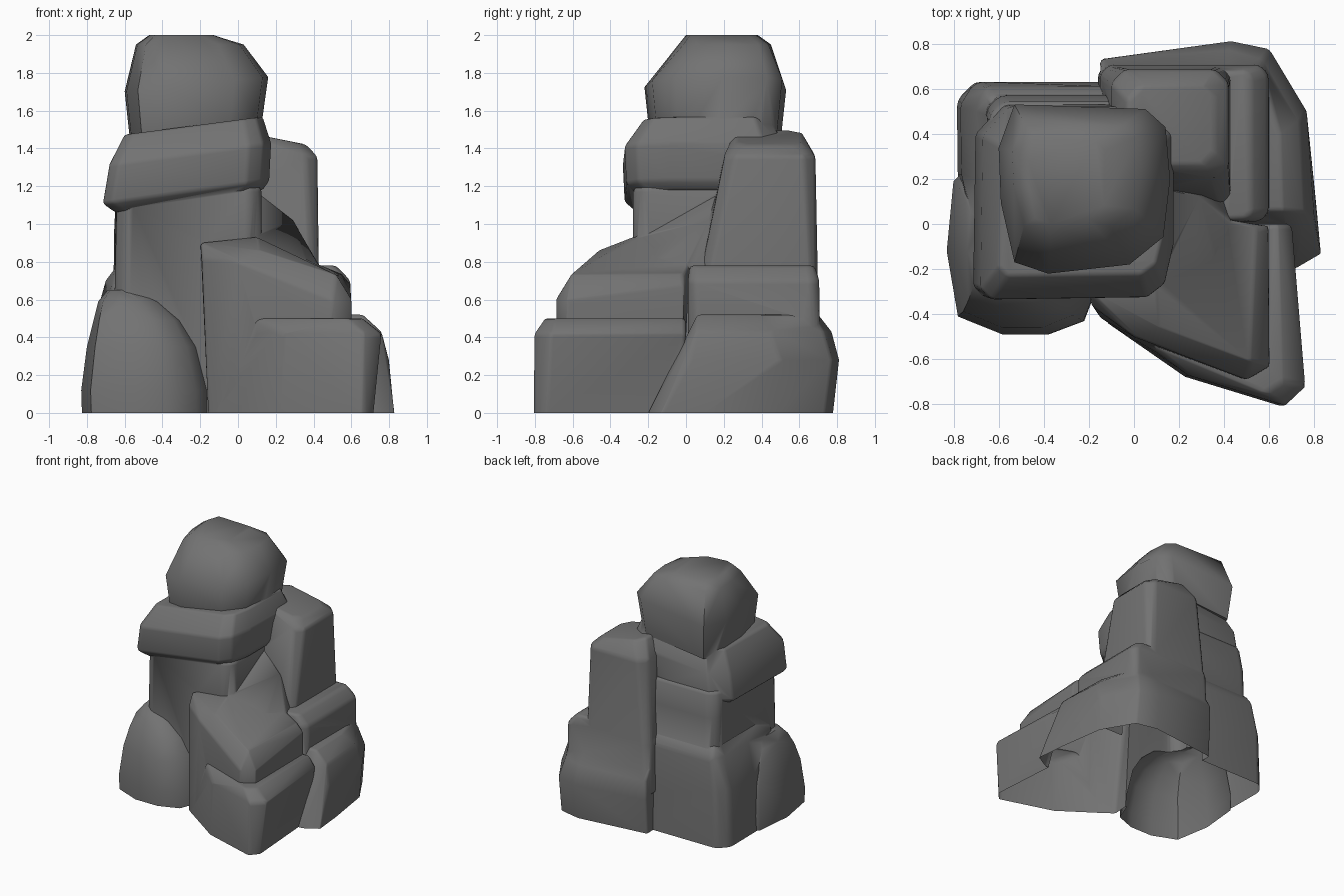
import bpy, bmesh, math

stone = bpy.data.materials.new("dark grey stone")
stone.diffuse_color = (0.17, 0.17, 0.17, 1)


def ring(x0, x1, y0, y1, z, c=0.1, sx=0.0, sy=0.0):
    """Chamfered rectangle, optionally tilted along x and y."""
    pts = [(x0 + c, y0), (x1 - c, y0), (x1, y0 + c), (x1, y1 - c),
           (x1 - c, y1), (x0 + c, y1), (x0, y1 - c), (x0, y0 + c)]
    xm, ym = (x0 + x1) / 2, (y0 + y1) / 2
    return [(x, y, z + sx * (x - xm) + sy * (y - ym)) for x, y in pts]


def outline(z, pts, sx=0.0, xm=0.0):
    return [(x, y, z + sx * (x - xm)) for x, y in pts]


def fit(pts, x0, x1, y0, y1):
    """Stretch an outline to the given limits."""
    ax, bx = min(p[0] for p in pts), max(p[0] for p in pts)
    ay, by = min(p[1] for p in pts), max(p[1] for p in pts)
    return [(x0 + (x - ax) / (bx - ax) * (x1 - x0),
             y0 + (y - ay) / (by - ay) * (y1 - y0)) for x, y in pts]


parts = []


def rock(name, *rings, bevel=0.03):
    """Convex boulder through the rings; ground rings reach below z = 0."""
    bm = bmesh.new()
    sink = 0.1 + 0.01 * len(parts)
    for r in rings:
        for x, y, z in r:
            bm.verts.new((x, y, z))
            if z == 0:
                bm.verts.new((x, y, -sink))
    bmesh.ops.convex_hull(bm, input=bm.verts)
    loose = [v for v in bm.verts if not v.link_faces]
    bmesh.ops.delete(bm, geom=loose, context='VERTS')
    bmesh.ops.dissolve_limit(bm, angle_limit=math.radians(5),
                             verts=bm.verts, edges=bm.edges)
    bmesh.ops.recalc_face_normals(bm, faces=bm.faces)
    me = bpy.data.meshes.new(name)
    bm.to_mesh(me)
    bm.free()
    me.materials.append(stone)
    ob = bpy.data.objects.new(name, me)
    bpy.context.collection.objects.link(ob)
    if bevel:
        b = ob.modifiers.new("soften", 'BEVEL')
        b.width, b.segments = bevel, 2
        b.limit_method, b.angle_limit = 'ANGLE', math.radians(25)
    parts.append(ob)
    return ob


def open_shell(ob):
    """Apply modifiers, cut away everything under the ground, shade smooth."""
    dg = bpy.context.evaluated_depsgraph_get()
    me = bpy.data.meshes.new_from_object(ob.evaluated_get(dg))
    ob.modifiers.clear()
    ob.data = me
    bm = bmesh.new()
    bm.from_mesh(me)
    bmesh.ops.bisect_plane(bm, geom=bm.verts[:] + bm.edges[:] + bm.faces[:],
                           plane_co=(0, 0, 0), plane_no=(0, 0, 1), clear_inner=True)
    bm.to_mesh(me)
    bm.free()
    bpy.ops.object.select_all(action='DESELECT')
    ob.select_set(True)
    bpy.context.view_layer.objects.active = ob
    bpy.ops.object.shade_smooth_by_angle(angle=math.radians(50))


# Central column and its wider footing
column = rock("rock_stack",
     ring(-0.67, 0.12, -0.28, 0.59, 0.0, 0.06),
     ring(-0.655, 0.125, -0.29, 0.57, 1.0, 0.06),
     ring(-0.64, 0.125, -0.28, 0.54, 1.2, 0.06))
rock("column_footing",
     outline(0.0, [(-0.71, 0.63), (-0.785, 0.55), (-0.785, 0.22), (-0.69, -0.2),
                   (0.07, -0.2), (0.07, 0.635)]),
     outline(0.45, [(-0.70, 0.63), (-0.77, 0.54), (-0.765, 0.22), (-0.68, -0.2),
                    (0.07, -0.2), (0.07, 0.63)]),
     outline(0.70, [(-0.66, 0.61), (-0.70, 0.53), (-0.70, 0.2), (-0.66, -0.15),
                    (0.07, -0.2), (0.07, 0.61)]),
     outline(0.78, [(-0.64, 0.56), (-0.64, 0.0), (0.07, 0.56), (0.07, -0.1)]))

# Top boulder
head = [(-0.6, 0.34), (-0.53, 0.53), (0.05, 0.51), (0.14, 0.43), (0.16, 0.2), (0.13, -0.05),
        (-0.02, -0.17), (-0.38, -0.21), (-0.53, -0.16), (-0.59, 0.1)]
rock("top_boulder",
     outline(1.46, fit(head, -0.57, 0.12, -0.19, 0.5), 0.1, -0.22),
     outline(1.74, fit(head, -0.60, 0.16, -0.22, 0.53), 0.1, -0.22),
     outline(1.95, fit(head, -0.54, 0.03, -0.04, 0.45)),
     outline(2.0, fit(head, -0.47, -0.12, 0.0, 0.38)), bevel=0)

# Tilted slab under it
slab = [(-0.71, -0.27), (-0.66, -0.32), (0.05, -0.31), (0.13, -0.25), (0.17, -0.08),
        (0.17, 0.42), (0.06, 0.53), (-0.58, 0.53), (-0.70, 0.4)]
rock("tilted_slab",
     outline(1.12, fit(slab, -0.65, 0.13, -0.27, 0.48), 0.15, -0.26),
     outline(1.17, fit(slab, -0.715, 0.165, -0.325, 0.53), 0.14, -0.27),
     outline(1.37, fit(slab, -0.68, 0.175, -0.335, 0.52), 0.13, -0.26),
     outline(1.52, fit(slab, -0.60, 0.13, -0.23, 0.45), 0.13, -0.24), bevel=0.015)

# Tall rock at the back right
rock("back_tower",
     ring(-0.15, 0.43, 0.05, 0.7, 0.6, 0.04),
     ring(-0.14, 0.425, 0.08, 0.695, 0.8, 0.04),
     ring(-0.10, 0.42, 0.2, 0.685, 1.36, 0.06),
     ring(-0.03, 0.36, 0.26, 0.61, 1.46, 0.06, -0.2), bevel=0.02)

# Back right ledges
rock("back_upper_ledge",
     ring(-0.16, 0.6, 0.01, 0.71, 0.3, 0.04),
     ring(-0.15, 0.595, 0.01, 0.705, 0.70, 0.04),
     ring(-0.13, 0.52, 0.02, 0.68, 0.78, 0.03), bevel=0.02)
rock("back_lower_ledge",
     outline(0.0, [(-0.15, 0.70), (0.42, 0.76), (0.6, 0.72), (0.74, 0.48),
                   (0.83, -0.13), (0.71, -0.2), (-0.1, -0.1)]),
     outline(0.28, [(-0.15, 0.73), (0.43, 0.81), (0.6, 0.775), (0.765, 0.5),
                    (0.80, 0.02), (0.7, -0.02), (-0.1, 0.0)]),
     outline(0.43, [(-0.15, 0.73), (0.42, 0.77), (0.57, 0.73), (0.74, 0.45),
                    (0.76, 0.05), (0.6, 0.03), (-0.1, 0.03)]),
     outline(0.52, [(-0.15, 0.68), (0.42, 0.70), (0.55, 0.68), (0.65, 0.4),
                    (0.66, 0.06), (-0.1, 0.06)]), bevel=0.02)

# Front right ledges
rock("front_upper_ledge",
     outline(0.0, [(-0.15, -0.42), (0.0, -0.52), (0.45, -0.69), (0.6, -0.64),
                   (0.6, -0.03), (-0.13, -0.1)]),
     [(-0.19, -0.36, 0.82), (0.0, -0.5, 0.8), (0.5, -0.69, 0.6), (0.6, -0.63, 0.6),
      (0.595, -0.01, 0.68), (0.52, -0.61, 0.73), (0.55, -0.02, 0.735),
      (0.12, -0.46, 0.86), (0.1, -0.28, 0.93), (-0.2, -0.3, 0.9),
      (0.42, 0.02, 0.78), (0.1, 0.02, 0.92)], bevel=0.015)
rock("front_lower_ledge",
     outline(0.0, [(-0.13, -0.43), (0.02, -0.535), (0.22, -0.68), (0.65, -0.81),
                   (0.70, -0.75), (0.66, -0.1), (0.5, 0.0), (-0.1, -0.05)]),
     outline(0.42, [(0.1, -0.57), (0.24, -0.67), (0.67, -0.805), (0.76, -0.72),
                    (0.70, 0.0), (0.1, 0.0)]),
     outline(0.50, [(0.1, -0.55), (0.28, -0.62), (0.58, -0.75), (0.66, -0.7),
                    (0.64, 0.0), (0.1, 0.0)]), bevel=0.02)

# Pointed wedge leaning on the column
rock("leaning_wedge",
     [(0.09, -0.27, 0.93), (0.11, 0.16, 1.16), (0.29, 0.12, 1.02), (0.43, 0.0, 0.78),
      (0.36, -0.2, 0.79), (0.09, 0.22, 0.65), (0.41, 0.22, 0.65), (0.09, -0.26, 0.65),
      (0.36, -0.2, 0.65)], bevel=0)

# Rounded boulder at the front left
foot = [(-0.76, 0.23), (-0.80, 0.19), (-0.83, -0.12), (-0.78, -0.41), (-0.58, -0.49),
        (-0.38, -0.49), (-0.22, -0.43), (-0.15, -0.25), (-0.18, 0.0), (-0.4, 0.2)]
rock("front_left_boulder",
     outline(0.0, fit(foot, -0.82, -0.145, -0.49, 0.23)),
     outline(0.12, fit(foot, -0.83, -0.155, -0.49, 0.23)),
     outline(0.35, fit(foot, -0.80, -0.21, -0.46, 0.2)),
     outline(0.49, fit(foot, -0.77, -0.29, -0.40, 0.14)),
     outline(0.59, fit(foot, -0.74, -0.40, -0.33, 0.08)),
     outline(0.65, fit(foot, -0.69, -0.54, -0.26, 0.0)), bevel=0)

# Fuse everything into one outer shell
for p in parts[1:]:
    m = column.modifiers.new("fuse", 'BOOLEAN')
    m.operation, m.solver, m.object = 'UNION', 'EXACT', p
open_shell(column)
for p in parts[1:]:
    bpy.data.objects.remove(p)
